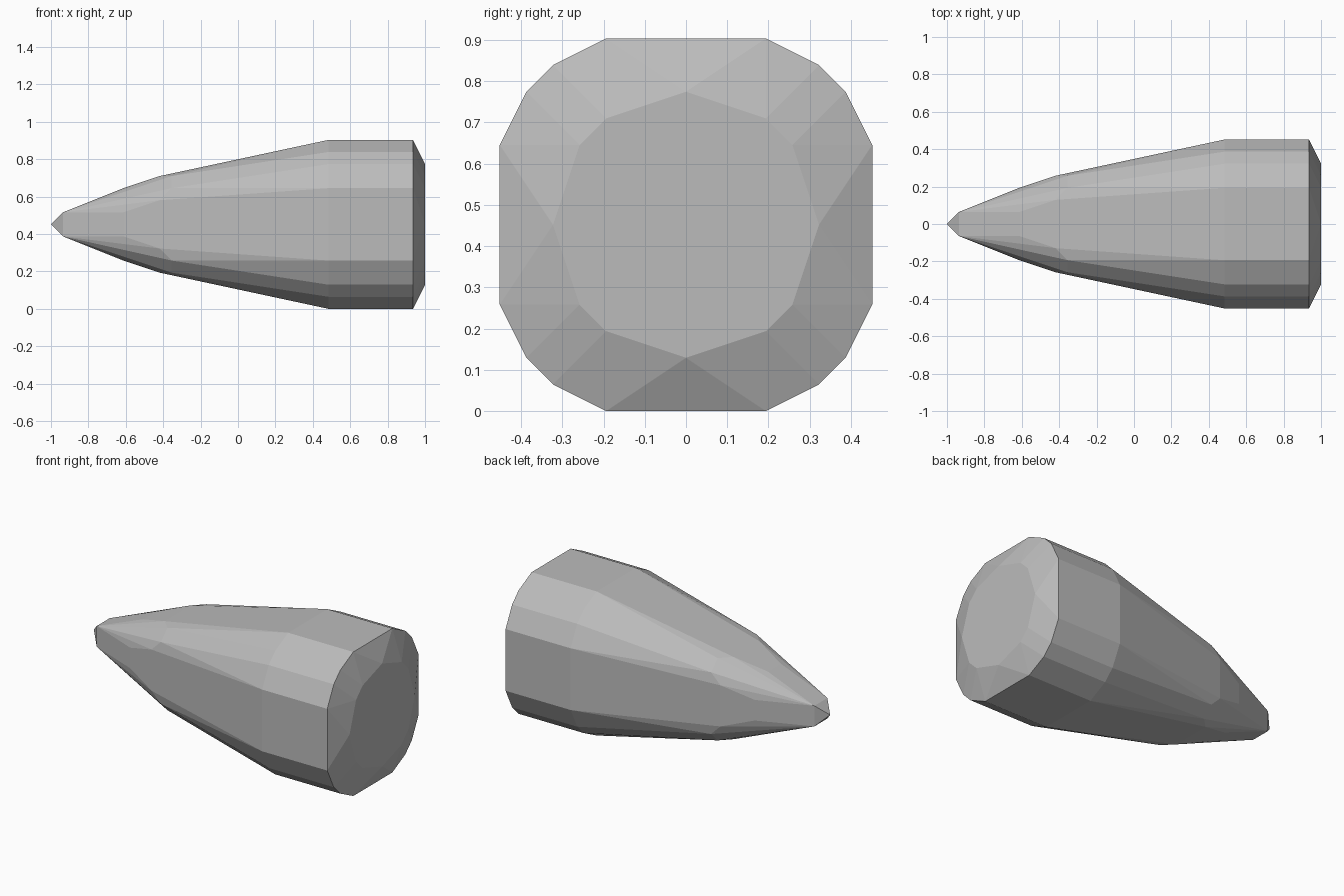
import bpy, bmesh, math

if "Cube" in bpy.data.objects:
    bpy.data.objects.remove(bpy.data.objects["Cube"])

U = 2 / 31  # modelling grid step

# Cross-sections: grid step along x -> corner points (y, z) of one quadrant
sections = [
    (0, [(0, 0)]),                                  # tip
    (1, [(1, 1)]),                                  # small square behind the tip
    (6, [(1, 3), (3, 1)]),
    (9, [(2, 4), (4, 2)]),
    (10, [(3, 4), (4, 3)]),
    (23, [(3, 7), (5, 6), (6, 5), (7, 3)]),         # start of straight body
    (30, [(3, 7), (5, 6), (6, 5), (7, 3)]),         # end of straight body
    (31, [(0, 5), (3, 4), (4, 3), (5, 0)]),         # bevelled flat base
]

# Mirror each quadrant and wrap the points in a faceted convex skin
bm = bmesh.new()
points = {(x, sy * y, sz * z) for x, quad in sections for y, z in quad
          for sy in (1, -1) for sz in (1, -1)}
for x, y, z in sorted(points):
    bm.verts.new((x * U - 1, y * U, (z + 7) * U))
hull = bmesh.ops.convex_hull(bm, input=bm.verts[:])
inner = {v for v in hull["geom_interior"] if isinstance(v, bmesh.types.BMVert)}
bmesh.ops.delete(bm, geom=list(inner), context='VERTS')
bmesh.ops.dissolve_limit(bm, angle_limit=math.radians(0.5),
                         verts=bm.verts[:], edges=bm.edges[:])
bmesh.ops.recalc_face_normals(bm, faces=bm.faces[:])

mesh = bpy.data.meshes.new("pointed_body")
bm.to_mesh(mesh)
bm.free()

# Single plain grey
grey = bpy.data.materials.new("light grey")
grey.diffuse_color = (0.5, 0.5, 0.5, 1)
grey.use_nodes = True
grey.node_tree.nodes["Principled BSDF"].inputs["Base Color"].default_value = grey.diffuse_color
mesh.materials.append(grey)

body = bpy.data.objects.new("pointed_body", mesh)
bpy.context.collection.objects.link(body)
